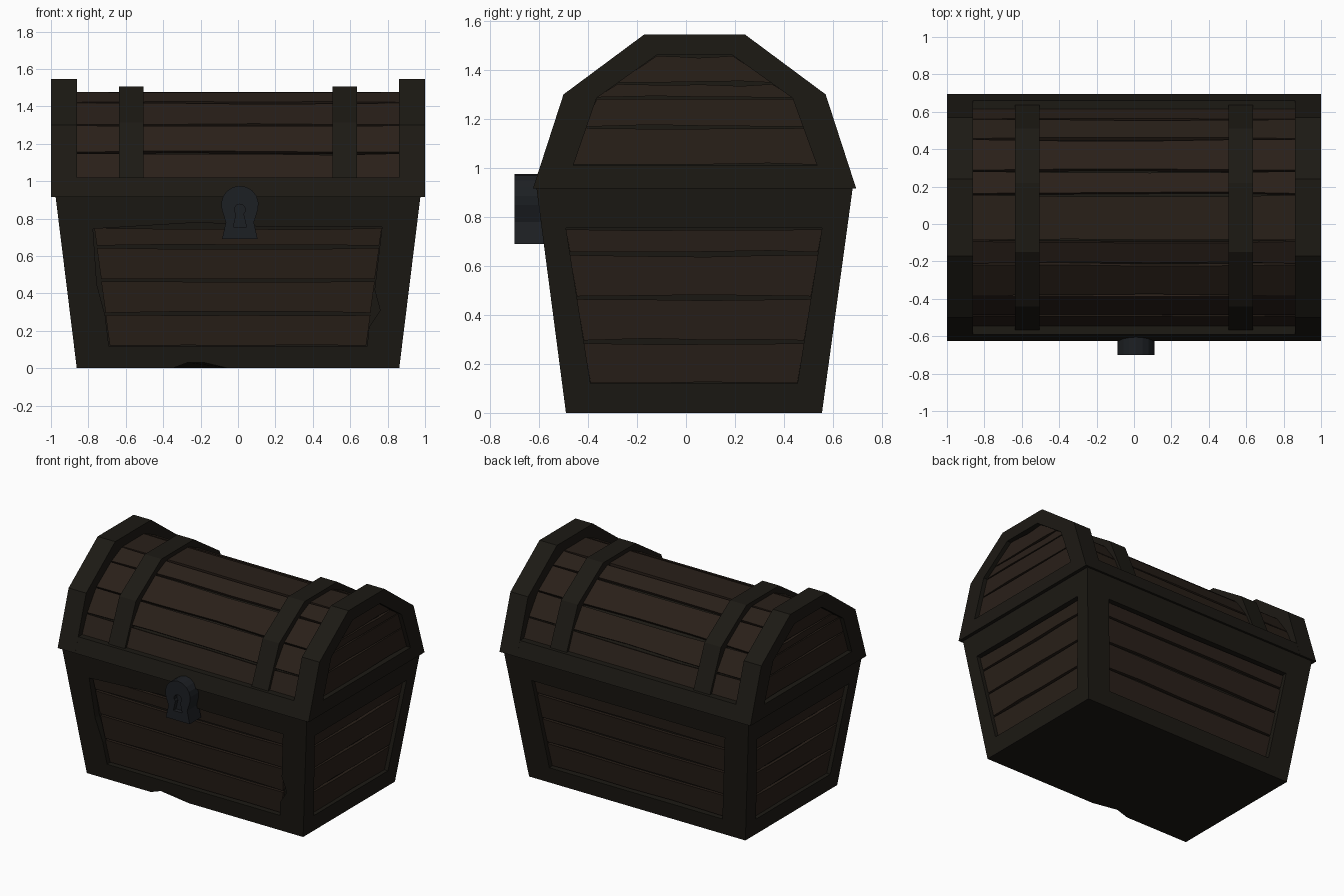
import bpy, bmesh, random
from math import sin, cos, radians
from mathutils import Vector as V

if "Cube" in bpy.data.objects:
    bpy.data.objects.remove(bpy.data.objects["Cube"])

random.seed(4)


def material(name, rgb):
    m = bpy.data.materials.new(name)
    m.diffuse_color = (*rgb, 1)
    m.use_nodes = True
    m.node_tree.nodes["Principled BSDF"].inputs["Base Color"].default_value = m.diffuse_color
    return m


PLANK = material("plank_wood", (.022, .014, .0095))
FRAME = material("frame_wood", (.0115, .0098, .0068))
METAL = material("lock_metal", (.012, .014, .017))


def finish(bm, name, mat):
    bmesh.ops.remove_doubles(bm, verts=bm.verts, dist=1e-4)
    bmesh.ops.recalc_face_normals(bm, faces=bm.faces)
    me = bpy.data.meshes.new(name)
    bm.to_mesh(me)
    bm.free()
    ob = bpy.data.objects.new(name, me)
    bpy.context.collection.objects.link(ob)
    me.materials.append(mat)
    return ob


def mirror_x(ob):
    ob.modifiers.new("mirror", "MIRROR").use_axis = (True, False, False)


def walls(bm, a, b):
    n = len(a)
    for i in range(n):
        j = (i + 1) % n
        bm.faces.new((a[i], a[j], b[j], b[i]))


def prism(bm, a, b, cap_a=True):
    """Solid between two matching loops."""
    va, vb = [bm.verts.new(p) for p in a], [bm.verts.new(p) for p in b]
    walls(bm, va, vb)
    bm.faces.new(vb)
    if cap_a:
        bm.faces.new(va)
    return va, vb


def framed(bm, outer, inner, recess):
    """Flat frame between two loops, with a sunken panel in the opening."""
    vo, vi = [bm.verts.new(p) for p in outer], [bm.verts.new(p) for p in inner]
    edges = [bm.edges.new((l[i - 1], l[i])) for l in (vo, vi) for i in range(len(l))]
    bmesh.ops.triangle_fill(bm, edges=edges, use_beauty=True)
    vr = [bm.verts.new(p) for p in recess]
    walls(bm, vi, vr)
    bm.faces.new(vr)


def boards(bm, fn, cuts, span, d0, d1, gap=.006, jit=.008):
    """Row of planks between cuts; fn(u, t, depth) maps to 3D, span(t) gives ends."""
    us = (0, .3, .55, .8, 1)
    for k, (lo, hi) in enumerate(zip(cuts, cuts[1:])):
        def edge(t, sign):
            a, b = span(t)
            return [(a + (b - a) * u, t + sign * (gap + (random.random() * jit if 0 < u < 1 else 0)))
                    for u in us]
        loop = edge(lo, 1) + edge(hi, -1)[::-1]
        prism(bm, [fn(u, t, d0) for u, t in loop], [fn(u, t, d1) for u, t in loop])


# Tapered body: half width, front and back as functions of height
H = .915
def hx(z): return .862 + .113 * z / H
def yf(z): return -.49 - .12 * z / H
def yb(z): return .555 + .125 * z / H
def front(u, z, d): return V((u, yf(z) + d, z))
def back(u, z, d): return V((u, yb(z) - d, z))
def right(u, z, d): return V((hx(z) - d, u, z))
def left(u, z, d): return V((d - hx(z), u, z))


# Body frame, with chipped edges on the front
notch = [(-.862, 0), (-.35, 0), (-.27, .03), (-.18, .03), (-.05, 0), (.862, 0)]
front_in = [(-.69, .115), (.69, .115), (.70, .22), (.76, .31), (.73, .42), (.77, .755),
            (.15, .755), (-.2, .78), (-.775, .745), (-.755, .45), (-.71, .28)]
back_in = [(-.69, .115), (.69, .115), (.77, .755), (-.77, .755)]
side_in = [(-.39, .12), (.455, .12), (.555, .755), (-.49, .755)]
wide = [(hx(H), H), (-hx(H), H)]
side_out = [(yf(0), 0), (yb(0), 0), (yb(H), H), (yf(H), H)]
D = .05
bm = bmesh.new()
for fn, out, inn in ((front, notch + wide, front_in),
                     (back, [(-.862, 0), (.862, 0)] + wide, back_in),
                     (right, side_out, side_in), (left, side_out, side_in)):
    framed(bm, [fn(u, z, 0) for u, z in out], [fn(u, z, 0) for u, z in inn],
           [fn(u, z, D) for u, z in inn])
bm.faces.new([bm.verts.new(p) for p in
              [front(u, z, 0) for u, z in notch] + [back(.862, 0, 0), back(-.862, 0, 0)]])
bm.faces.new([bm.verts.new(f(s * hx(H), H, 0)) for f, s in
              ((front, -1), (front, 1), (back, 1), (back, -1))])
finish(bm, "body_frame", FRAME)

# Planks in the body panels
cuts = (.115, .29, .47, .65, .755)
def wide_span(z): return (-.685 - .13 * (z - .115), .685 + .13 * (z - .115))
def side_span(z): return (-.39 - .157 * (z - .12), .455 + .157 * (z - .12))
for name, fn, span in (("front", front, wide_span), ("back", back, wide_span),
                       ("right", right, side_span), ("left", left, side_span)):
    bm = bmesh.new()
    boards(bm, fn, cuts, span, D, .028)
    finish(bm, name + "_planks", PLANK)

# Lid base band
bm = bmesh.new()
prism(bm, [(x, y, H) for x, y in ((-.87, -.625), (.87, -.625), (.87, .695), (-.87, .695))],
      [(x, y, 1.02) for x, y in ((-.87, -.59), (.87, -.59), (.87, .66), (-.87, .66))])
finish(bm, "lid_band", FRAME)

# Lid end arches with sunken panels
arch = [(-.625, H), (-.5, 1.30), (-.17, 1.545), (.24, 1.545), (.57, 1.30), (.695, H)]
hole = [(-.46, 1.01), (-.365, 1.285), (-.12, 1.46), (.19, 1.46), (.435, 1.285), (.535, 1.01)]
bm = bmesh.new()
prism_out = [V((1, y, z)) for y, z in arch]
va = [bm.verts.new(p) for p in prism_out]
vb = [bm.verts.new((.86, y, z)) for y, z in arch]
walls(bm, va, vb)
bm.faces.new(vb)
framed(bm, prism_out, [V((1, y, z)) for y, z in hole], [V((1 - D, y, z)) for y, z in hole])
mirror_x(finish(bm, "lid_end_arch", FRAME))


# Planks in the lid ends
def end_span(z):
    r = .5 - .095 * (z - 1.01) / .275 if z < 1.285 else .40 - .245 * (z - 1.285) / .175
    return (.036 - r, .036 + r)


bm = bmesh.new()
boards(bm, lambda u, z, d: V((1 - d, u, z)), (1.01, 1.165, 1.285), end_span, D, .03, gap=.003)
boards(bm, lambda u, z, d: V((1 - d, u, z)), (1.285, 1.345, 1.46), end_span, D, .03, gap=.003)
mirror_x(finish(bm, "lid_end_planks", PLANK))

# Lid barrel core and its long planks
half = [(-.55, 1.01), (-.49, 1.152), (-.385, 1.30), (-.215, 1.42), (-.09, 1.478)]
curve = [V(p) for p in half] + [V((.07 - y, z)) for y, z in half[::-1]]
core = [((p.x - .035) * .96 + .035, p.y - .018) for p in curve]
bm = bmesh.new()
prism(bm, [(-.87, y, z) for y, z in core], [(.87, y, z) for y, z in core])
finish(bm, "lid_core", FRAME)
bm = bmesh.new()
for p, q in zip(curve, curve[1:]):
    t = (q - p).normalized()
    n = V((-t.y, t.x))

    def on_lid(u, s, d, p=p, t=t, n=n):
        c = p + t * s + n * d
        return V((u, c.x, c.y))
    boards(bm, on_lid, (0, (q - p).length), lambda s: (-.865, .865), -.02, 0, gap=.004, jit=.01)
finish(bm, "lid_planks", PLANK)

# Two straps over the lid
strap = [(-.575, 1.0), (-.44, 1.315), (-.15, 1.507), (.22, 1.507), (.51, 1.315), (.645, 1.0)]
bm = bmesh.new()
prism(bm, [(.505, y, z) for y, z in strap], [(.637, y, z) for y, z in strap])
mirror_x(finish(bm, "lid_strap", FRAME))

# Lock plate with a keyhole
cx = .01
plate = [(cx + .1 * cos(radians(a)), .875 + .1 * sin(radians(a))) for a in range(-15, 196, 21)]
plate = plate + [(cx - .075, .78), (cx - .095, .69), (cx + .095, .69), (cx + .075, .78)]
bm = bmesh.new()
prism(bm, [(x, -.70, z) for x, z in plate], [(x, -.57, z) for x, z in plate])
lock = finish(bm, "lock_plate", METAL)
key = [(cx + .03 * cos(radians(a)), .847 + .03 * sin(radians(a))) for a in range(-50, 231, 35)]
key += [(cx - .035, .755), (cx + .035, .755)]
bm = bmesh.new()
prism(bm, [(x, -.75, z) for x, z in key], [(x, -.67, z) for x, z in key])
cutter = finish(bm, "keyhole_cutter", METAL)
cutter.hide_render = True
cutter.hide_viewport = True
cut = lock.modifiers.new("keyhole", "BOOLEAN")
cut.operation, cut.object, cut.solver = "DIFFERENCE", cutter, "EXACT"
